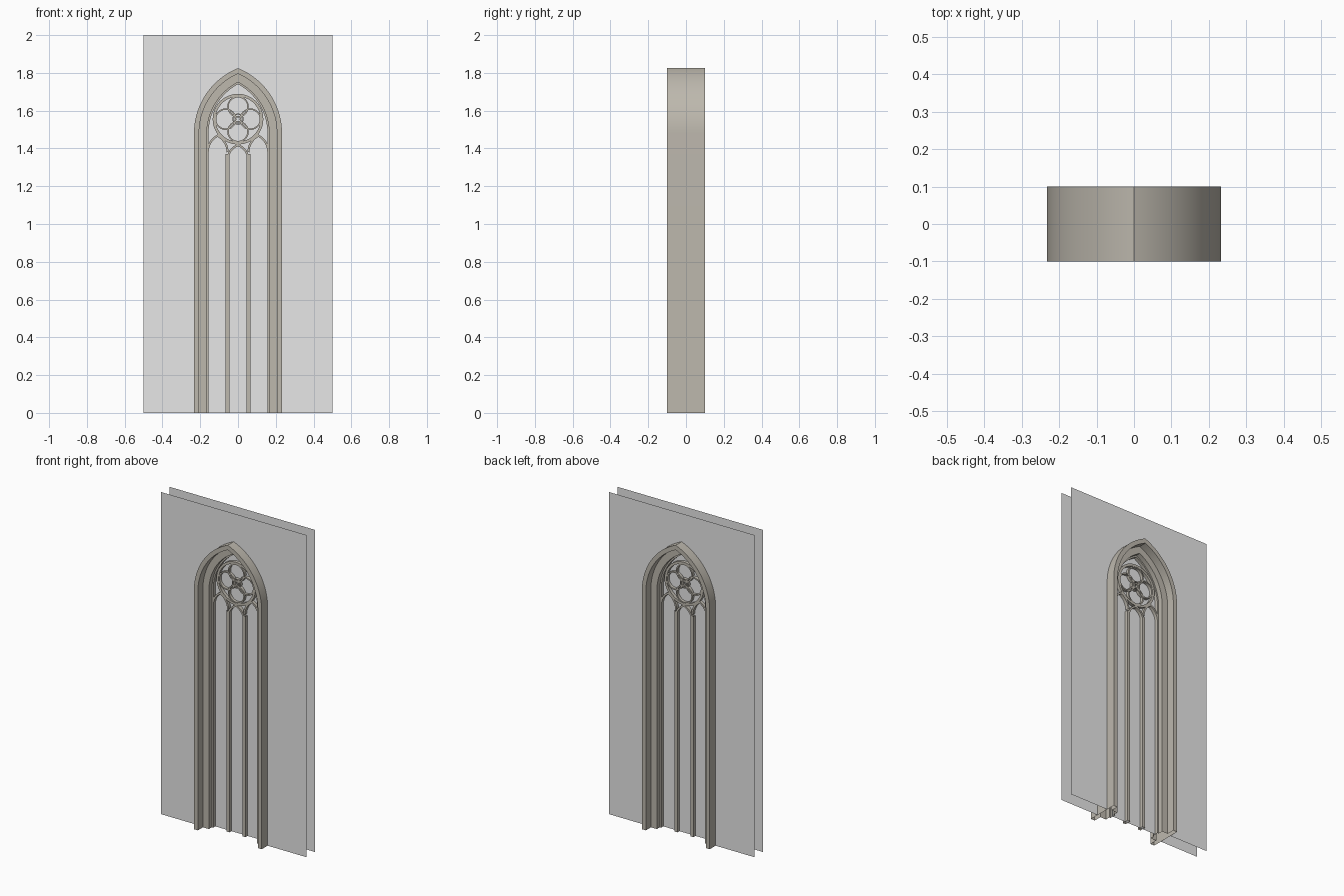
import bpy, bmesh, math
from mathutils import Vector

if "Cube" in bpy.data.objects:
    bpy.data.objects.remove(bpy.data.objects["Cube"])


def material(name, rgb):
    m = bpy.data.materials.new(name)
    m.diffuse_color = (*rgb, 1)
    m.use_nodes = True
    m.node_tree.nodes["Principled BSDF"].inputs["Base Color"].default_value = m.diffuse_color
    return m


stone = material("beige stone", (0.51, 0.48, 0.42))
plaster = material("light grey wall", (0.8, 0.8, 0.8))


def make_object(name, bm, mat, smooth=True):
    me = bpy.data.meshes.new(name)
    bm.to_mesh(me)
    bm.free()
    me.materials.append(mat)
    ob = bpy.data.objects.new(name, me)
    bpy.context.collection.objects.link(ob)
    if smooth:
        bpy.ops.object.select_all(action='DESELECT')
        ob.select_set(True)
        bpy.context.view_layer.objects.active = ob
        bpy.ops.object.shade_smooth_by_angle(angle=math.radians(30))
    return ob


def sweep(name, path, section, closed=False):
    """Sweep a closed (inset, y) section along an x-z path with mitred corners."""
    bm = bmesh.new()
    pts = [Vector(p) for p in path]
    n = len(pts)
    rings = []
    for i, p in enumerate(pts):
        a = pts[i] - pts[i - 1] if (i > 0 or closed) else pts[1] - pts[0]
        b = pts[(i + 1) % n] - p if (i < n - 1 or closed) else a
        na = Vector((a.y, -a.x)).normalized()
        nb = Vector((b.y, -b.x)).normalized()
        m = (na + nb).normalized()
        m /= max(m.dot(na), 0.3)
        rings.append([bm.verts.new((p.x + m.x * w, y, p.y + m.y * w)) for w, y in section])
    k = len(section)
    for i in range(n if closed else n - 1):
        r, s = rings[i], rings[(i + 1) % n]
        for j in range(k):
            bm.faces.new((r[j], r[(j + 1) % k], s[(j + 1) % k], s[j]))
    bmesh.ops.recalc_face_normals(bm, faces=bm.faces)
    return make_object(name, bm, stone)


def sheet(name, outline, y):
    bm = bmesh.new()
    bm.faces.new([bm.verts.new((x, y, z)) for x, z in outline])
    return make_object(name, bm, plaster, smooth=False)


def pointed_arch(x0, x1, spring, apex, steps=14):
    a, h, xm = (x1 - x0) / 2, apex - spring, (x0 + x1) / 2
    c = (h * h - a * a) / (2 * a)
    r, end = a + c, math.atan2(h, c)
    left = [(x0 + r - r * math.cos(end * i / steps), spring + r * math.sin(end * i / steps))
            for i in range(steps + 1)]
    return left + [(2 * xm - x, z) for x, z in reversed(left[:-1])]


def circle(cx, cz, r, steps=40):
    return [(cx - r * math.cos(2 * math.pi * i / steps), cz + r * math.sin(2 * math.pi * i / steps))
            for i in range(steps)]


def bar(w0, w1, d):
    return [(w0, -d), (w1, -d), (w1, d), (w0, d)]


# Front and back wall sheets with a window opening, and the pane in the middle
opening = [(-.233, 0)] + pointed_arch(-.233, .233, 1.48, 1.825, 24) + [(.233, 0)]
wall = [(-.5, 0)] + opening + [(.5, 0), (.5, 2), (-.5, 2)]
sheet("front_wall", wall[::-1], -.042)
sheet("back_wall", wall, .042)
sheet("window_pane", [(x * .69, z * .975) for x, z in opening][::-1], 0)

# Stepped outer frame, the same on both sides, open at the bottom
half = [(0, -.1), (.027, -.1), (.027, -.05), (.068, -.05), (.068, -.02), (.077, -.02)]
section = half + [(w, -y) for w, y in reversed(half)]
sweep("window_frame", opening, section)

# Mullions
for side, x in (("left", -.055), ("right", .055)):
    sweep(side + "_mullion", [(x, 0), (x, 1.37)], bar(-.01, .01, .02))

# Heads of the three lights
sweep("centre_light_head", pointed_arch(-.055, .055, 1.34, 1.418), bar(-.005, .006, .02))
for side, x in (("left", -.108), ("right", .108)):
    sweep(side + "_light_head", pointed_arch(x - .053, x + .053, 1.38, 1.468), bar(-.005, .006, .02))

# Rose: outer ring, four overlapping petals and a small eye
ROSE = 1.555
sweep("rose_ring", circle(0, ROSE, .134, 64), bar(0, .015, .02), True)
for i in range(4):
    t = i * math.pi / 2
    sweep("rose_petal", circle(.066 * math.cos(t), ROSE + .066 * math.sin(t), .056),
          bar(-.001, .007, .018), True)
sweep("rose_eye", circle(0, ROSE, .03, 28), bar(0, .006, .018), True)
